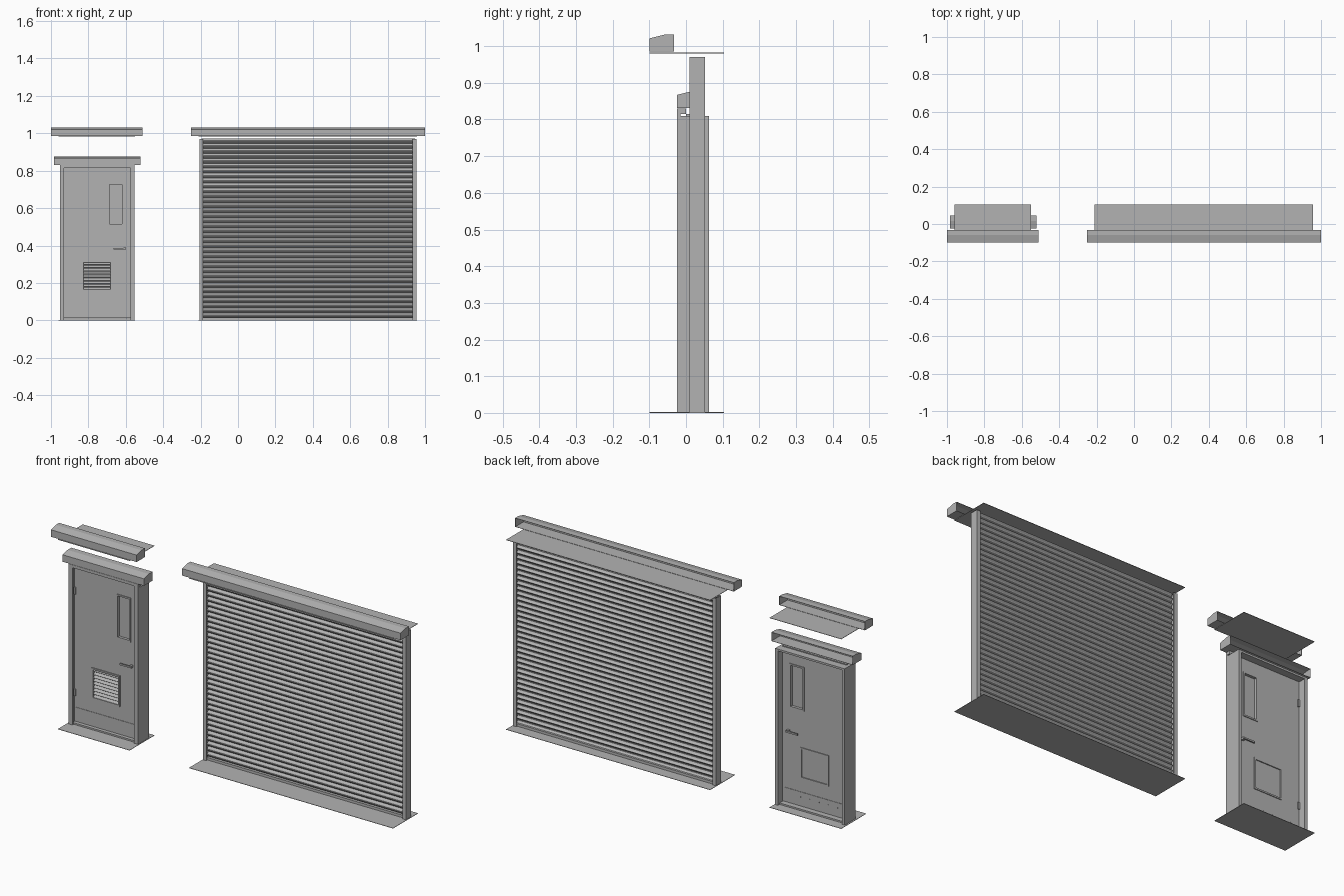
import bpy, bmesh, math
from mathutils import Matrix, Vector

cube = bpy.data.objects.get("Cube")
if cube:
    bpy.data.objects.remove(cube)

mat = bpy.data.materials.new("plain_grey")
mat.use_nodes = True
grey = (0.45, 0.45, 0.45, 1)
mat.diffuse_color = grey
mat.node_tree.nodes["Principled BSDF"].inputs["Base Color"].default_value = grey


def finish(name, bm, solid=True):
    if solid:
        bmesh.ops.recalc_face_normals(bm, faces=bm.faces)
    mesh = bpy.data.meshes.new(name)
    bm.to_mesh(mesh)
    bm.free()
    mesh.materials.append(mat)
    obj = bpy.data.objects.new(name, mesh)
    bpy.context.collection.objects.link(obj)
    return obj


def boxes(name, spans):
    """Boxes given as (x0, x1, y0, y1, z0, z1)."""
    bm = bmesh.new()
    for x0, x1, y0, y1, z0, z1 in spans:
        size = Vector((x1 - x0, y1 - y0, z1 - z0))
        mid = Vector((x0 + x1, y0 + y1, z0 + z1)) / 2
        bmesh.ops.create_cube(bm, size=1, matrix=Matrix.Translation(mid) @ Matrix.Diagonal(size.to_4d()))
    return finish(name, bm)


def extrude_x(name, profile, x0, x1, caps=False):
    """Sweep an open (y, z) profile along x, optionally with end caps."""
    bm = bmesh.new()
    a, b = [[bm.verts.new((x, y, z)) for y, z in profile] for x in (x0, x1)]
    for i in range(len(profile) - 1):
        bm.faces.new((a[i], b[i], b[i + 1], a[i + 1]))
    if caps:
        bm.faces.new(a)
        bm.faces.new(b)
    return finish(name, bm, caps)


def hood(name, x0, x1, y, z, depth):
    """Drip hood with a sloping nose, open at the back."""
    profile = [(y + depth, z), (y, z), (y, z + 0.036), (y + 0.04, z + 0.046), (y + depth, z + 0.046)]
    obj = extrude_x(name, profile, x0, x1, True)
    mod = obj.modifiers.new("sheet_thickness", 'SOLIDIFY')
    mod.thickness = 0.002
    mod.offset = -1


def frame(x0, x1, z0, z1, y0, y1, w):
    """Spans of a rectangular border."""
    return [(x0, x0 + w, y0, y1, z0, z1), (x1 - w, x1, y0, y1, z0, z1),
            (x0 + w, x1 - w, y0, y1, z0, z0 + w), (x0 + w, x1 - w, y0, y1, z1 - w, z1)]


# Hoods and the flat opening sheets above and below
hood("door_upper_hood", -1, -0.51, -0.1, 0.985, 0.067)
hood("shutter_hood", -0.25, 1, -0.1, 0.985, 0.067)
hood("door_hood", -0.985, -0.52, -0.025, 0.831, 0.07)
for label, x0, x1 in (("door", -0.96, -0.55), ("shutter", -0.21, 0.957)):
    boxes(label + "_sill", [(x0, x1, -0.1, 0.103, 0, 0.002)])
    boxes(label + "_top_sheet", [(x0, x1, -0.1, 0.103, 0.98, 0.982)])

# Shutter curtain of rounded slats
slats = 36
pitch = 0.96 / slats
profile = []
for i in range(slats):
    z = 0.015 + i * pitch
    for k in range(6):
        t = k / 5
        profile.append((0.034 - 0.009 * math.sin(math.pi * t), z + pitch * 0.86 * t))
    profile.append((0.037, z + pitch * 0.93))
extrude_x("shutter_curtain", profile, -0.195, 0.945)
boxes("shutter_bottom_bar", [(-0.195, 0.945, 0.02, 0.045, 0.002, 0.015)])

# Shutter guide channels: outer web with a front and back flange
guides = []
for outer, s in ((-0.207, 1), (0.954, -1)):
    xw = sorted((outer, outer + s * 0.004))
    xf = sorted((outer, outer + s * 0.02))
    guides += [(*xw, 0.01, 0.052, 0, 0.97),
               (*xf, 0.01, 0.014, 0, 0.97),
               (*xf, 0.048, 0.052, 0, 0.97)]
boxes("shutter_guides", guides)

# Door frame
L, R = -0.952, -0.554
posts = []
for outer, s in ((L, 1), (R, -1)):
    xa = sorted((outer, outer + s * 0.016))
    xb = sorted((outer, outer + s * 0.022))
    posts += [(*xa, -0.015, 0.063, 0, 0.81), (*xb, -0.025, -0.015, 0, 0.83)]
posts += [(L, R, -0.025, 0, 0.815, 0.83), (L, R, 0.025, 0.063, 0.8, 0.81)]
boxes("door_frame", posts)
boxes("door_threshold", [(L, R, -0.015, 0.05, 0, 0.01)])

# Door leaf pieced around the window and vent openings
wx0, wx1, wz0, wz1 = -0.69, -0.615, 0.51, 0.73
vx0, vx1, vz0, vz1 = -0.83, -0.677, 0.16, 0.312
l, r = L + 0.016, R - 0.016
boxes("door_leaf", [(l, r, 0, 0.025, 0.012, vz0), (l, vx0, 0, 0.025, vz0, vz1),
                    (vx1, r, 0, 0.025, vz0, vz1), (l, r, 0, 0.025, vz1, wz0),
                    (l, wx0, 0, 0.025, wz0, wz1), (wx1, r, 0, 0.025, wz0, wz1),
                    (l, r, 0, 0.025, wz1, 0.815)])
boxes("window_pane", [(wx0, wx1, 0.01, 0.015, wz0, wz1)])
boxes("window_trim", frame(wx0 - 0.004, wx1 + 0.004, wz0 - 0.004, wz1 + 0.004, -0.004, 0.029, 0.008))

# Vent with tilted louvres in front and a cover plate behind
boxes("vent_trim", frame(vx0 - 0.004, vx1 + 0.004, vz0 - 0.004, vz1 + 0.004, -0.005, 0.029, 0.008))
boxes("vent_back_plate", [(vx0, vx1, 0.02, 0.024, vz0, vz1)])
bm = bmesh.new()
count = 9
for i in range(count):
    z = vz0 + (i + 0.5) * (vz1 - vz0) / count
    place = Matrix.Translation(((vx0 + vx1) / 2, 0.006, z)) @ Matrix.Rotation(math.radians(40), 4, 'X')
    bmesh.ops.create_cube(bm, size=1, matrix=place @ Matrix.Diagonal((vx1 - vx0, 0.018, 0.002, 1)))
finish("vent_louvres", bm)

# Kick plates, rivets, hinges and lever handles
boxes("kick_plates", [(l + 0.008, r - 0.008, -0.002, 0, 0.016, 0.086),
                      (l + 0.008, r - 0.008, 0.025, 0.027, 0.016, 0.086)])
boxes("kick_plate_rivets", [(x - 0.002, x + 0.002, 0.027, 0.029, 0.058, 0.062)
                            for x in (l + 0.05 + i * 0.053 for i in range(6))])
boxes("door_hinges", [(l + 0.001, l + 0.01, y, y + 0.006, z, z + 0.035)
                      for z in (0.145, 0.67) for y in (-0.006, 0.025)])
levers = []
for y0, y1, p0, p1 in ((-0.018, -0.011, -0.012, 0), (0.036, 0.043, 0.025, 0.037)):
    levers += [(-0.665, -0.6, y0, y1, 0.38, 0.388), (-0.612, -0.6, p0, p1, 0.378, 0.39)]
boxes("door_handles", levers)
